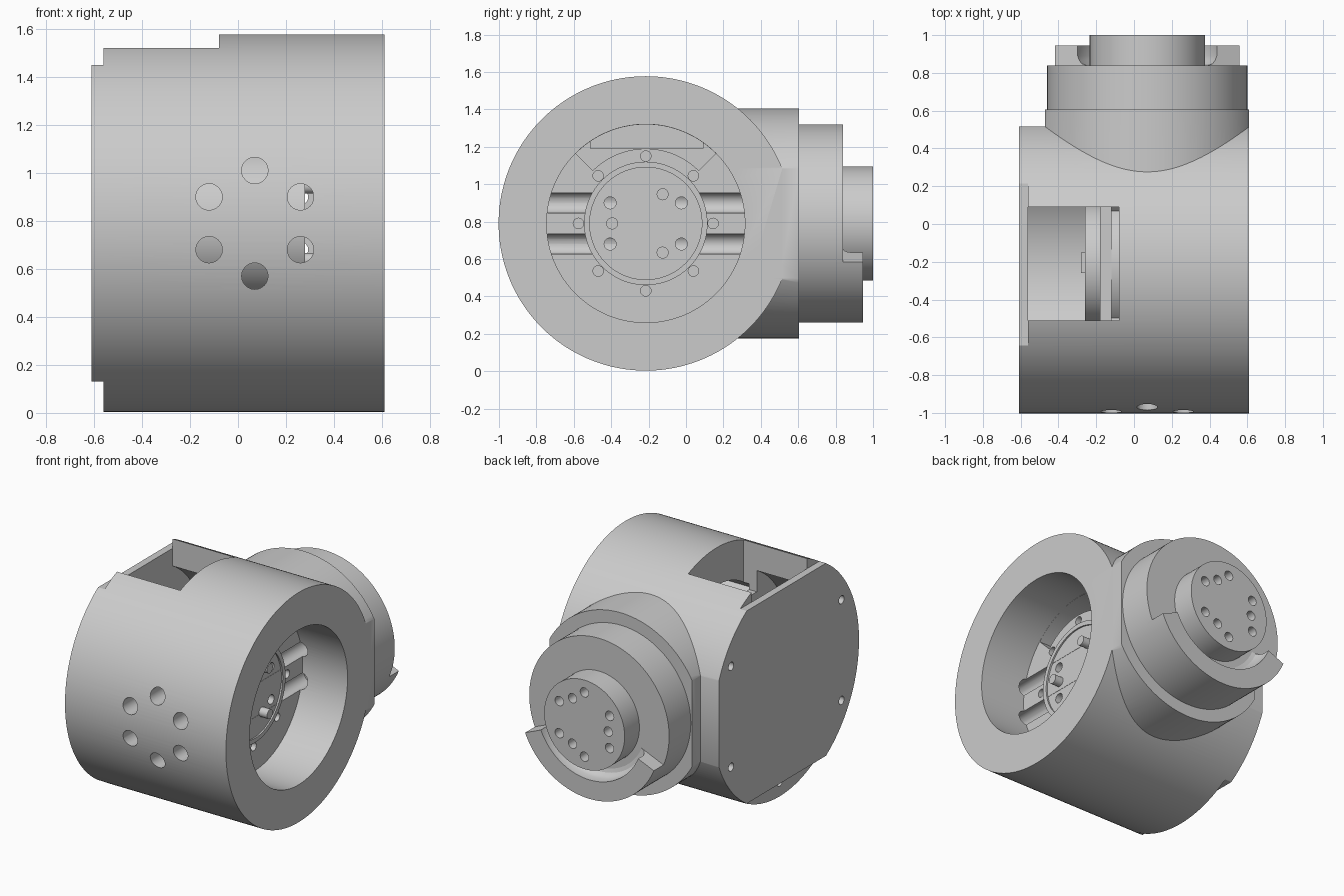
import bpy, bmesh
from math import sin, cos, pi, radians

if "Cube" in bpy.data.objects:
    bpy.data.objects.remove(bpy.data.objects["Cube"])

grey = bpy.data.materials.new("light_grey")
grey.use_nodes = True
COLOR = (0.6, 0.6, 0.6, 1)
grey.diffuse_color = COLOR
grey.node_tree.nodes["Principled BSDF"].inputs["Base Color"].default_value = COLOR

MAIN = (-0.215, 0.79)    # main axis, as (y, z)
BRANCH = (0.07, 0.79)    # side outlet axis, as (x, z)


def arc(c, r, a0=0, a1=360, n=128):
    full = a1 - a0 == 360
    steps = n if full else n + 1
    return [(c[0] + r * cos(radians(a0 + (a1 - a0) * i / n)),
             c[1] + r * sin(radians(a0 + (a1 - a0) * i / n))) for i in range(steps)]


def rect(u0, u1, v0, v1):
    return [(u0, v0), (u1, v0), (u1, v1), (u0, v1)]


def sector(c, r0, r1, a0, a1):
    return arc(c, r1, a0, a1, 48) + arc(c, r0, a1, a0, 48)


def prism(name, axis, profiles, lo, hi):
    """Extrude one or more closed profiles along the x or y axis."""
    bm = bmesh.new()
    place = (lambda u, v, h: (h, u, v)) if axis == "x" else (lambda u, v, h: (u, h, v))
    for pts in profiles:
        ends = [[bm.verts.new(place(u, v, h)) for u, v in pts] for h in (lo, hi)]
        bm.faces.new(ends[0])
        bm.faces.new(ends[1])
        n = len(pts)
        for i in range(n):
            j = (i + 1) % n
            bm.faces.new((ends[0][i], ends[0][j], ends[1][j], ends[1][i]))
    return finish(name, bm)


def finish(name, bm):
    bmesh.ops.recalc_face_normals(bm, faces=bm.faces)
    mesh = bpy.data.meshes.new(name)
    bm.to_mesh(mesh)
    bm.free()
    mesh.materials.append(grey)
    ob = bpy.data.objects.new(name, mesh)
    bpy.context.collection.objects.link(ob)
    return ob


def combine(ob, tool, operation="DIFFERENCE", keep=False):
    bpy.ops.object.select_all(action="DESELECT")
    bpy.context.view_layer.objects.active = ob
    ob.select_set(True)
    mod = ob.modifiers.new("combine", "BOOLEAN")
    mod.operation, mod.object, mod.solver = operation, tool, "EXACT"
    bpy.ops.object.modifier_apply(modifier=mod.name)
    if not keep:
        bpy.data.objects.remove(tool)


def cut(ob, axis, profiles, lo, hi):
    combine(ob, prism("cutter", axis, profiles, lo, hi))


def ring_of_holes(c, ring_r, hole_r, angles):
    return [arc((c[0] + ring_r * cos(radians(a)), c[1] + ring_r * sin(radians(a))), hole_r, n=24)
            for a in angles]


SIX = range(30, 390, 60)
THREE = (60, 180, 300)

# Housing: main drum with a flat back, joined to the flat-sided side outlet
housing = prism("housing", "x", [arc(MAIN, 0.787, n=192)], -0.61, 0.61)
cut(housing, "x", [rect(0.515, 0.8, -0.1, 1.7)], -0.7, 0.7)
outlet = prism("outlet", "y", [arc(BRANCH, 0.615)], -0.1, 0.605)
cut(outlet, "y", [rect(-0.8, -0.47, 0, 1.6), rect(0.61, 0.9, 0, 1.6)], -0.3, 0.8)
combine(housing, outlet, "UNION")

# End cap flats, rear chamber, top window, front opening and cable passage
cut(housing, "x", [rect(-1.2, 0.8, 1.45, 1.7), rect(-1.2, 0.8, -0.1, 0.13)], -0.7, -0.56)
cut(housing, "x", [arc(MAIN, 0.62)], -0.56, -0.18)
cut(housing, "y", [rect(-0.56, -0.08, 1.19, 1.7)], -0.51, 0.09)
cut(housing, "x", [arc(MAIN, 0.53)], 0.27, 0.7)
cut(housing, "x", [sector(MAIN, 0.40, 0.529, 45, 135)], -0.12, 0.3)

# Bolt holes in the end cap, the inner plate and the front wall
cut(housing, "x", ring_of_holes(MAIN, 0.69, 0.028, SIX), -0.7, -0.5)
cut(housing, "x", ring_of_holes(MAIN, 0.36, 0.028, range(0, 360, 45)), 0.2, 0.3)
cut(housing, "y", ring_of_holes(BRANCH, 0.22, 0.055, SIX), -1.1, MAIN[0])
cut(housing, "y", ring_of_holes(BRANCH, 0.22, 0.055, (30, 330)), MAIN[0] - 0.02, 0.42)

# Motor with a rimmed face and three drive pins
motor = prism("motor", "x", [arc(MAIN, 0.33)], -0.26, 0.28)
cut(motor, "x", [arc(MAIN, 0.30)], 0.268, 0.4)
cut(motor, "x", ring_of_holes(MAIN, 0.22, 0.032, SIX), 0.18, 0.4)
pins = prism("drive_pins", "x", ring_of_holes(MAIN, 0.18, 0.032, THREE), 0.2, 0.33)
connector = prism("connector", "x", [rect(-0.26, -0.15, 0.9, 1.0)], -0.28, -0.25)

# Collar and shaft on the outlet
collar = prism("collar", "y", [arc(BRANCH, 0.53)], 0.55, 0.84)
shaft = prism("shaft", "y", [arc(BRANCH, 0.305)], 0.8, 1.0)
cut(shaft, "y", ring_of_holes(BRANCH, 0.22, 0.032, SIX)
    + ring_of_holes(BRANCH, 0.18, 0.032, THREE), 0.9, 1.1)
through = prism("through_drill", "y", ring_of_holes(BRANCH, 0.22, 0.032, (30, 330)), 0.2, 1.1)
for part in (housing, collar, shaft):
    combine(part, through, keep=True)
bpy.data.objects.remove(through)

# Stop lip: a filleted section swept round the lower part of the collar
section = [(0.53, 0.8), (0.53, 0.945), (0.40, 0.945), (0.40, 0.89),
           (0.39, 0.865), (0.375, 0.848), (0.35, 0.84), (0.35, 0.8)]
bm = bmesh.new()
start, stop, steps = -157, -23, 64
loops = []
for i in range(steps + 1):
    a = radians(start + (stop - start) * i / steps)
    loops.append([bm.verts.new((BRANCH[0] + r * cos(a), y, BRANCH[1] + r * sin(a))) for r, y in section])
for l0, l1 in zip(loops, loops[1:]):
    for i in range(len(section)):
        j = (i + 1) % len(section)
        bm.faces.new((l0[i], l0[j], l1[j], l1[i]))
bm.faces.new(loops[0])
bm.faces.new(loops[-1])
lip = finish("stop_lip", bm)

# Smooth curved walls, keep hard edges sharp
bpy.ops.object.select_all(action="DESELECT")
for ob in (housing, motor, pins, connector, collar, shaft, lip):
    ob.select_set(True)
bpy.context.view_layer.objects.active = housing
bpy.ops.object.shade_smooth_by_angle(angle=radians(30))
